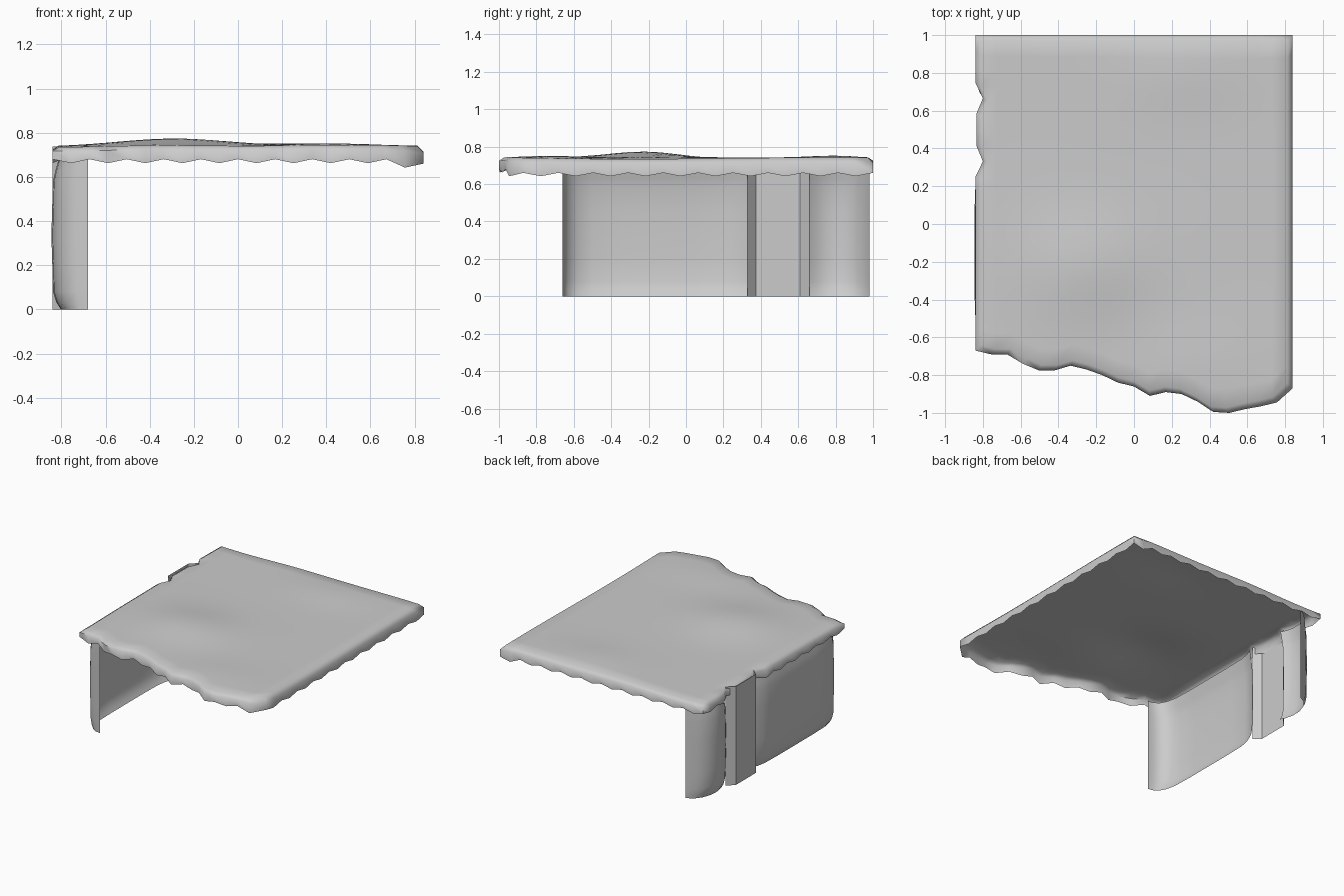
import bpy
import math

if "Cube" in bpy.data.objects:
    bpy.data.objects.remove(bpy.data.objects["Cube"])

N = 20  # grid divisions of the roof


def make(name, verts, faces, angle=35):
    me = bpy.data.meshes.new(name)
    me.from_pydata(verts, [], faces)
    me.update()
    ob = bpy.data.objects.new(name, me)
    bpy.context.collection.objects.link(ob)
    bpy.ops.object.select_all(action='DESELECT')
    ob.select_set(True)
    bpy.context.view_layer.objects.active = ob
    bpy.ops.object.shade_smooth_by_angle(angle=math.radians(angle))
    return ob


# Ragged front edge: y of each roof column
front = [-.67, -.69, -.69, -.74, -.775, -.775, -.75, -.77, -.80, -.84, -.86,
         -.91, -.89, -.90, -.94, -.995, -1.0, -.98, -.965, -.945, -.87]


def bump(x, y, cx, cy, rx, ry):
    return math.exp(-((x - cx) / rx) ** 2 - ((y - cy) / ry) ** 2)


def roof_pos(i, j, inset):
    """Point of the roof sheet, shrunk inwards by inset."""
    x = -.84 + 1.68 * i / N
    y = front[i] + (1 - front[i]) * j / N
    if i == 0:
        if j in (12, 16):          # notches beside the wall pillar
            x = -.80
        elif 12 < j < 16:
            x = -.835
    x += inset * (1 - 2 * i / N)
    y += inset * (1 - 2 * j / N)
    z = (.738 + .038 * bump(x, y, -.25, -.22, .33, .27)
         + .017 * bump(x, y, .25, .8, .3, .2)
         + .012 * bump(x, y, .3, -.75, .35, .2)
         + .004 * math.sin(7 * x + 3 * y))
    return x, y, z


# Roof sheet
verts = [roof_pos(i, j, .028) for j in range(N + 1) for i in range(N + 1)]
gid = lambda i, j: j * (N + 1) + i
faces = [(gid(i, j), gid(i + 1, j), gid(i + 1, j + 1), gid(i, j + 1))
         for j in range(N) for i in range(N)]

# Rolled rim and scalloped hanging skirt
rim = ([(i, 0) for i in range(N)] + [(N, j) for j in range(N)]
       + [(N - i, N) for i in range(N)] + [(0, N - j) for j in range(N)])
prev = [gid(i, j) for i, j in rim]
for level in range(2):
    base = len(verts)
    for k, (i, j) in enumerate(rim):
        x, y, z = roof_pos(i, j, 0)
        droop = .02 * (x > .75)
        low = (.662 if k % 2 else .68) - droop
        verts.append((x, y, z - .018 - droop * .5 if level == 0 else low))
    ring = list(range(base, len(verts)))
    n = len(ring)
    faces += [(prev[k], ring[k], ring[(k + 1) % n], prev[(k + 1) % n]) for k in range(n)]
    prev = ring
make("roof", verts, faces, 60)


# Wall sections: plan profile swept up through height levels (z, inward tuck)
def wall(name, plan, levels, angle):
    m = len(plan)
    vs = []
    for z, tuck in levels:
        for x, y in plan:
            vs.append((x + tuck * (-.68 - x) / .16, y, z))
    fs = [(r * m + k + 1, r * m + k, (r + 1) * m + k, (r + 1) * m + k + 1)
          for r in range(len(levels) - 1) for k in range(m - 1)]
    return make(name, vs, fs, angle)


panel_levels = [(0, .038), (.03, .018), (.08, .002), (.2, -.001), (.33, -.005),
                (.45, -.002), (.58, .002), (.63, .014), (.70, .034)]
wall("front_wall_panel",
     [(-.68, -.66), (-.73, -.655), (-.78, -.63), (-.815, -.58), (-.835, -.5),
      (-.84, -.35), (-.84, -.15), (-.84, .05), (-.835, .2), (-.82, .27), (-.79, .33)],
     panel_levels, 60)
wall("rear_wall_panel",
     [(-.79, .66), (-.815, .70), (-.833, .76), (-.83, .83), (-.80, .90),
      (-.75, .95), (-.68, .98)], panel_levels, 60)
wall("wall_pillar", [(-.79, .33), (-.84, .375), (-.84, .61), (-.79, .66)],
     [(0, 0), (.738, 0)], 20)
